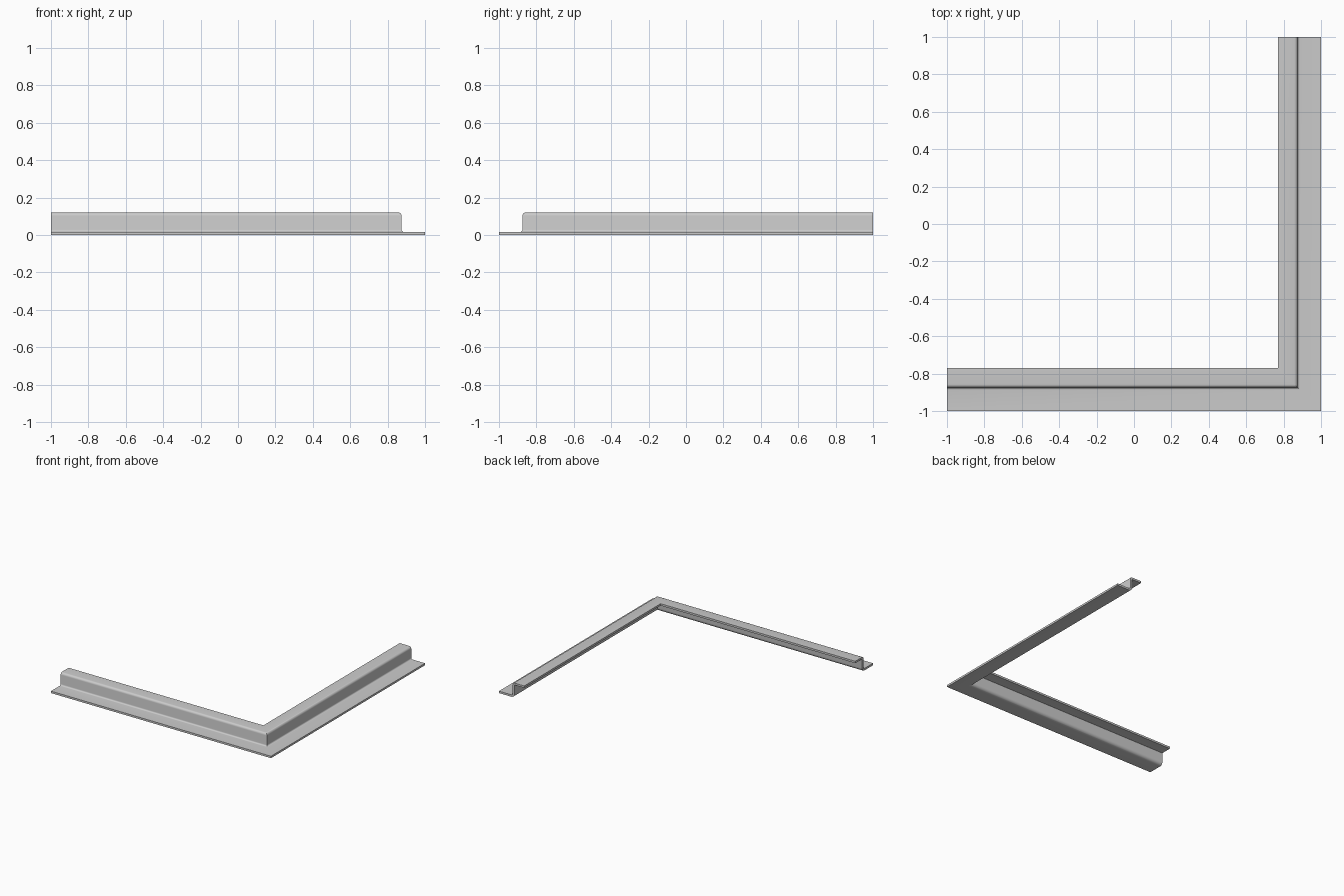
import bpy, bmesh
from math import cos, sin, radians

if "Cube" in bpy.data.objects:
    bpy.data.objects.remove(bpy.data.objects["Cube"])

T = 0.016        # sheet thickness
WALL = 0.125     # distance of the wall from the outer edge
WIDTH = 0.23     # total width of the section
H = 0.12         # total height
R_FOOT, R_TOP = 0.012, 0.018


def arc(cx, cz, r, a0, a1, n=5):
    return [(cx + r * cos(radians(a0 + (a1 - a0) * i / n)),
             cz + r * sin(radians(a0 + (a1 - a0) * i / n))) for i in range(n + 1)]


# Z-shaped section: (distance in from the outer edge, height)
foot = (WALL - R_FOOT, T + R_FOOT)
top = (WALL + R_TOP, H - R_TOP)
profile = ([(0, 0), (0, T)]
           + arc(*foot, R_FOOT, -90, 0)
           + arc(*top, R_TOP, 180, 90)
           + [(WIDTH, H), (WIDTH, H - T)]
           + arc(*top, R_TOP - T, 90, 180)
           + arc(*foot, R_FOOT + T, 0, -90))

# Sweep the section along the two legs with a mitred corner
bm = bmesh.new()
rings = [[bm.verts.new(p) for p in ring] for ring in (
    [(-1, -1 + d, z) for d, z in profile],
    [(1 - d, -1 + d, z) for d, z in profile],
    [(1 - d, 1, z) for d, z in profile])]
n = len(profile)
for a, b in zip(rings, rings[1:]):
    for i in range(n):
        j = (i + 1) % n
        bm.faces.new((a[i], a[j], b[j], b[i]))
bm.faces.new(rings[0])
bm.faces.new(rings[-1][::-1])
bmesh.ops.recalc_face_normals(bm, faces=bm.faces)

mesh = bpy.data.meshes.new("corner_trim")
bm.to_mesh(mesh)
bm.free()
trim = bpy.data.objects.new("corner_trim", mesh)
bpy.context.collection.objects.link(trim)
bpy.context.view_layer.objects.active = trim
trim.select_set(True)
bpy.ops.object.shade_smooth_by_angle(angle=radians(30))
